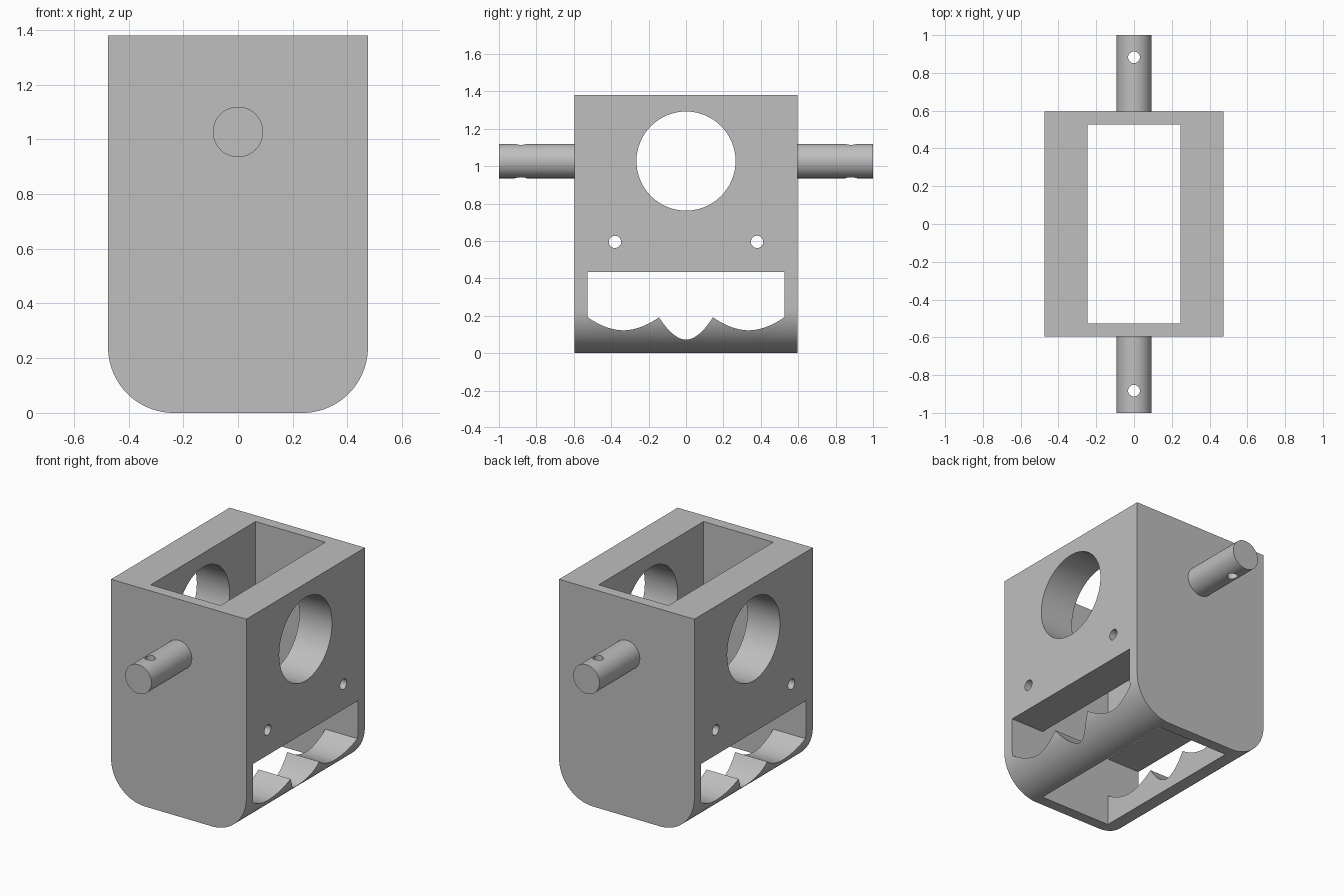
import bpy, bmesh
from math import sin, cos, pi
from mathutils import Vector

cube = bpy.data.objects.get("Cube")
if cube:
    bpy.data.objects.remove(cube, do_unlink=True)

grey = bpy.data.materials.new("plain grey")
grey.use_nodes = True
grey.diffuse_color = (0.52, 0.52, 0.52, 1)
grey.node_tree.nodes["Principled BSDF"].inputs["Base Color"].default_value = grey.diffuse_color


def prism(name, profile, axis, start, end):
    """Extrude a closed 2D profile along an axis: x uses (y, z), y uses (x, z), z uses (x, y)."""
    place = {"x": lambda a, b, d: (d, a, b),
             "y": lambda a, b, d: (a, d, b),
             "z": lambda a, b, d: (a, b, d)}[axis]
    bm = bmesh.new()
    face = bm.faces.new([bm.verts.new(place(a, b, start)) for a, b in profile])
    ext = bmesh.ops.extrude_face_region(bm, geom=[face])
    moved = [v for v in ext["geom"] if isinstance(v, bmesh.types.BMVert)]
    bmesh.ops.translate(bm, verts=moved, vec=Vector(place(0, 0, end - start)))
    bmesh.ops.recalc_face_normals(bm, faces=bm.faces)
    mesh = bpy.data.meshes.new(name)
    bm.to_mesh(mesh)
    bm.free()
    mesh.materials.append(grey)
    obj = bpy.data.objects.new(name, mesh)
    bpy.context.collection.objects.link(obj)
    return obj


def arc(a, b, r, t0=0.0, t1=2 * pi, n=64, closed=True):
    count = n if closed else n + 1
    return [(a + r * cos(t0 + (t1 - t0) * i / n), b + r * sin(t0 + (t1 - t0) * i / n))
            for i in range(count)]


def rect(w, h):
    return [(-w, -h), (w, -h), (w, h), (-w, h)]


def activate(obj):
    bpy.ops.object.select_all(action="DESELECT")
    obj.select_set(True)
    bpy.context.view_layer.objects.active = obj


def cut(obj, cutter):
    cutter.hide_render = True
    mod = obj.modifiers.new("cut", "BOOLEAN")
    mod.operation = "DIFFERENCE"
    mod.solver = "EXACT"
    mod.object = cutter
    activate(obj)
    bpy.ops.object.modifier_apply(modifier=mod.name)
    bpy.data.objects.remove(cutter, do_unlink=True)


def smooth(obj):
    activate(obj)
    bpy.ops.object.shade_smooth_by_angle(angle=0.5)


W, D, H, R = 0.475, 0.595, 1.38, 0.24   # half width, half depth, height, corner radius
SLOT_X, SLOT_Y = 0.245, 0.526
AXLE_Z = 1.027

# Housing with rounded lower edges
outline = ([(W, H), (-W, H)]
           + arc(R - W, R, R, pi, 1.5 * pi, 24, False)
           + arc(W - R, R, R, 1.5 * pi, 2 * pi, 24, False))
housing = prism("housing", outline, "y", -D, D)

# Vertical slot and large side bore
cut(housing, prism("slot_cutter", rect(SLOT_X, SLOT_Y), "z", -0.2, H + 0.2))
cut(housing, prism("bore_cutter", arc(0, AXLE_Z, 0.265), "x", -1, 1))

# Small screw holes
for side in (-1, 1):
    cut(housing, prism("screw_hole_cutter", arc(side * 0.38, 0.595, 0.033, n=32), "x", -1, 1))

# Side window with three scallops along its lower edge
CUSP, CUSP_Z = 0.144, 0.192
window = [(SLOT_Y, 0.435), (-SLOT_Y, 0.435)]
for y0, y1, depth in ((-SLOT_Y, -CUSP, 0.07), (-CUSP, CUSP, 0.12), (CUSP, SLOT_Y, 0.07)):
    for i in range(24):
        t = i / 12 - 1
        window.append((y0 + (y1 - y0) * i / 24, CUSP_Z - depth * (1 - abs(t) ** 1.9)))
window.append((SLOT_Y, CUSP_Z))
cut(housing, prism("window_cutter", window, "x", -1, 1))
smooth(housing)

# Trunnion pins with cross holes
for name, side in (("front_pin", -1), ("back_pin", 1)):
    pin = prism(name, arc(0, AXLE_Z, 0.092), "y", side * (D - 0.02), side)
    cut(pin, prism("pin_hole_cutter", arc(0, side * 0.883, 0.031, n=32), "z", 0.8, 1.3))
    smooth(pin)
